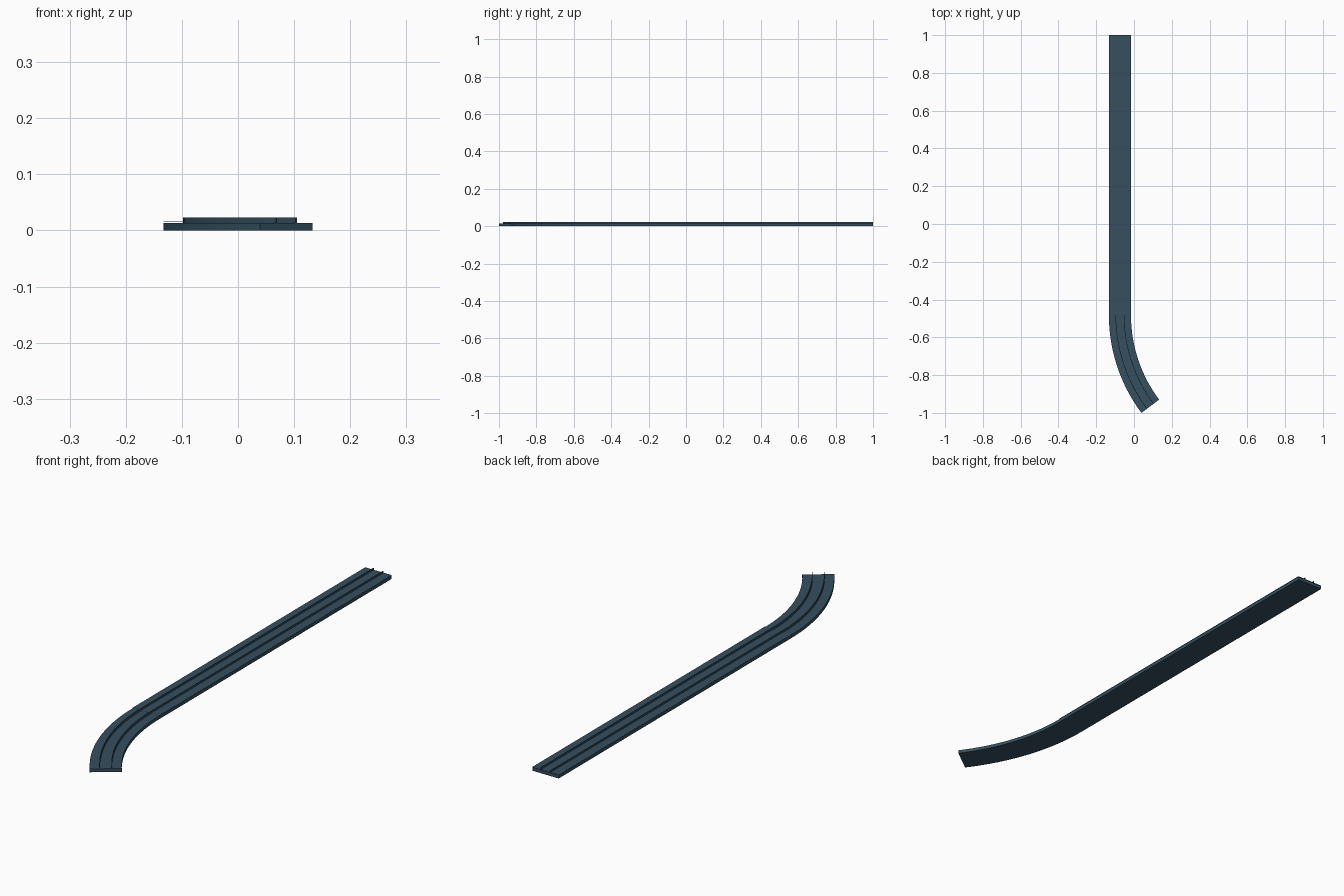
import bpy, bmesh, math

if "Cube" in bpy.data.objects:
    bpy.data.objects.remove(bpy.data.objects["Cube"])

W = 0.117                      # bed width
CX = -0.133 + W / 2            # centreline of the straight run
ANG = math.radians(36.8)       # bend angle
END_X = 0.133 - W / 2 * math.cos(ANG)
END_Y = -1 + W / 2 * math.sin(ANG)
R = (END_X - CX) / (1 - math.cos(ANG))
BEND_Y = END_Y + R * math.sin(ANG)
SEG = 16

mat = bpy.data.materials.new("slate_blue")
mat.diffuse_color = (0.035, 0.08, 0.115, 1)
mat.use_nodes = True
mat.node_tree.nodes["Principled BSDF"].inputs["Base Color"].default_value = mat.diffuse_color

# Centreline stations: x, y and the sideways direction
straight = [(CX, 1, 1, 0), (CX, BEND_Y, 1, 0)]
bend = []
for i in range(1, SEG + 1):
    a = ANG * i / SEG
    bend.append((CX + R * (1 - math.cos(a)), BEND_Y - R * math.sin(a),
                 math.cos(a), math.sin(a)))


def sweep(name, profile, path):
    """Sweep a closed (offset, height) profile along the track."""
    bm = bmesh.new()
    rings = [[bm.verts.new((x + o * sx, y + o * sy, z)) for o, z in profile]
             for x, y, sx, sy in path]
    n = len(profile)
    for a, b in zip(rings, rings[1:]):
        for i in range(n):
            j = (i + 1) % n
            bm.faces.new((a[i], a[j], b[j], b[i]))
    bm.faces.new(rings[0])
    bm.faces.new(rings[-1][::-1])
    bmesh.ops.recalc_face_normals(bm, faces=bm.faces)
    me = bpy.data.meshes.new(name)
    bm.to_mesh(me)
    bm.free()
    me.materials.append(mat)
    ob = bpy.data.objects.new(name, me)
    bpy.context.collection.objects.link(ob)
    return ob


def box(o0, o1, z0, z1):
    return [(o0, z0), (o1, z0), (o1, z1), (o0, z1)]


# Bed slab
sweep("track_bed", box(-W / 2, W / 2, 0, 0.0135), straight + bend)

# Thin surface layer over the straight run
sweep("straight_surface", box(-W / 2, W / 2, 0.0155, 0.0158), straight)

# Two rails, mirrored about the centreline
for side, label in ((-1, "left"), (1, "right")):
    o = sorted((side * 0.0205, side * 0.0235))
    sweep(label + "_rail", box(o[0], o[1], 0.013, 0.023), straight + bend)
